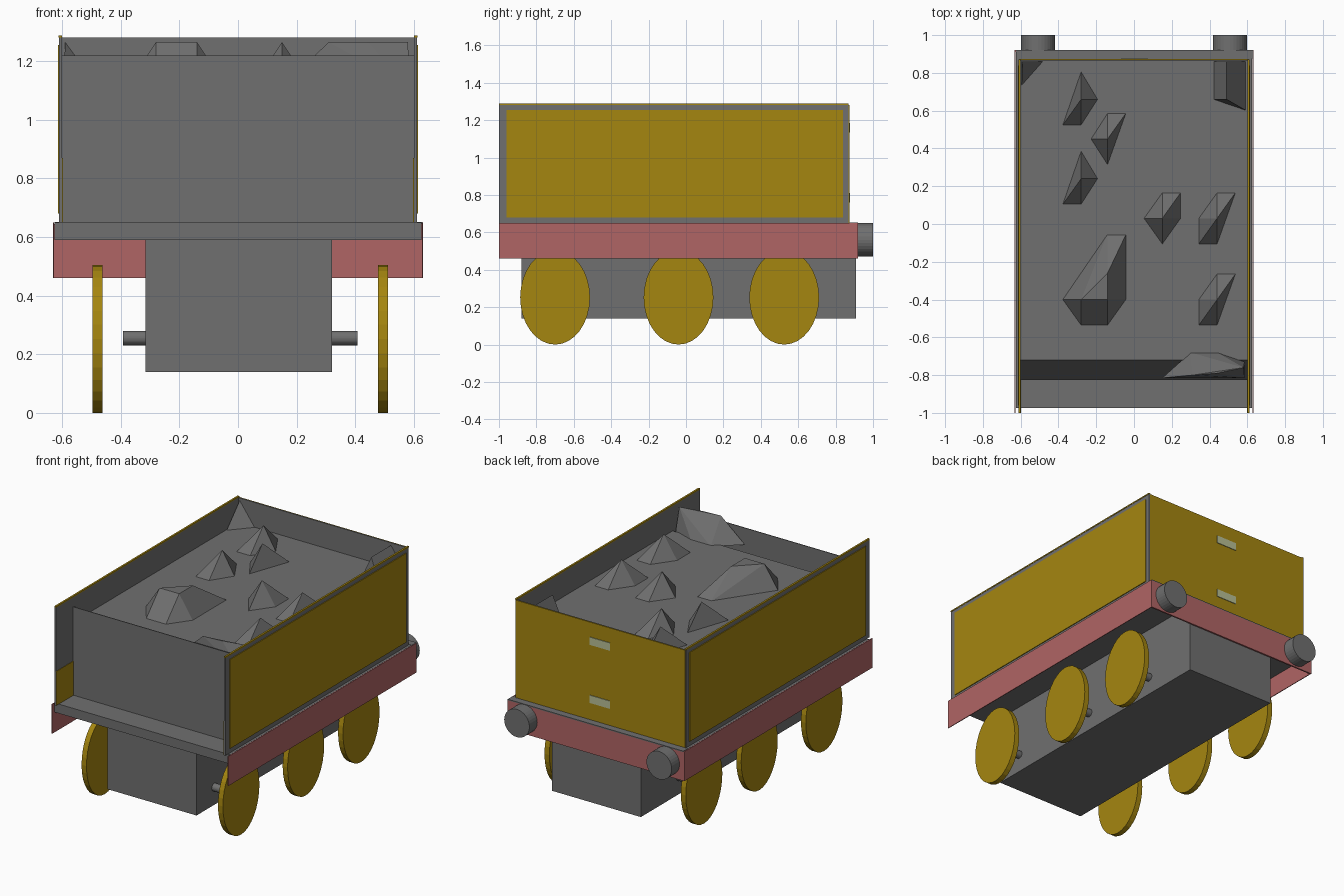
import bpy, bmesh, math
from mathutils import Matrix, Vector

start_cube = bpy.data.objects.get("Cube")
if start_cube:
    bpy.data.objects.remove(start_cube, do_unlink=True)


def material(name, color):
    m = bpy.data.materials.new(name)
    m.use_nodes = True
    m.diffuse_color = (*color, 1)
    m.node_tree.nodes["Principled BSDF"].inputs["Base Color"].default_value = (*color, 1)
    return m


GREY = material("dark grey", (0.16, 0.16, 0.16))
GOLD = material("old gold", (0.376, 0.238, 0.005))
RED = material("dull red", (0.434, 0.13, 0.13))
PALE = material("pale cream", (0.48, 0.52, 0.3))


def finish(name, bm, mat):
    bmesh.ops.recalc_face_normals(bm, faces=bm.faces)
    mesh = bpy.data.meshes.new(name)
    bm.to_mesh(mesh)
    bm.free()
    mesh.materials.append(mat)
    ob = bpy.data.objects.new(name, mesh)
    bpy.context.collection.objects.link(ob)
    return ob


def box(name, mat, x, y, z):
    """Box from (min, max) pairs."""
    bm = bmesh.new()
    bmesh.ops.create_cube(bm, size=1)
    for v in bm.verts:
        v.co = [(a + b) / 2 + c * (b - a) for (a, b), c in zip((x, y, z), v.co)]
    return finish(name, bm, mat)


def side_box(name, mat, side, x, y, z):
    return box(name, mat, sorted((side * x[0], side * x[1])), y, z)


def cylinder(name, mat, axis, center, radius, length, squash=1):
    """Cylinder along x or y; squash narrows it along y."""
    bm = bmesh.new()
    bmesh.ops.create_cone(bm, cap_ends=True, segments=32, radius1=radius,
                          radius2=radius, depth=length)
    turn = Matrix.Rotation(math.pi / 2, 4, "Y" if axis == "x" else "X")
    bm.transform(Matrix.Translation(center) @ Matrix.Diagonal((1, squash, 1, 1)) @ turn)
    return finish(name, bm, mat)


# Chassis
box("underframe", GREY, (-0.315, 0.32), (-0.88, 0.91), (0.14, 0.6))
box("deck", GREY, (-0.626, 0.626), (-0.975, 0.91), (0.59, 0.65))
box("buffer_beam", RED, (-0.63, 0.63), (0.91, 0.92), (0.46, 0.645))
box("beam_cap", GREY, (-0.626, 0.63), (0.875, 0.92), (0.645, 0.652))

# Body shell
box("front_wall", GREY, (-0.605, 0.605), (-0.825, -0.82), (0.65, 1.22))
box("back_wall", GREY, (-0.605, 0.605), (0.862, 0.868), (0.65, 1.28))
box("back_panel", GOLD, (-0.605, 0.605), (0.868, 0.873), (0.65, 1.28))
for label, z in (("upper", 1.16), ("lower", 0.785)):
    box(label + "_lamp_plate", PALE, (-0.07, 0.075), (0.873, 0.877), (z - 0.025, z + 0.025))

# Parts on both sides
for side, label in ((1, "left"), (-1, "right")):
    side_box(label + "_skirt", RED, side, (0.627, 0.632), (-1, 0.92), (0.46, 0.65))
    side_box(label + "_side_wall", GREY, side, (0.6, 0.61), (-1, 0.87), (0.65, 1.28))
    side_box(label + "_side_panel", GOLD, side, (0.61, 0.615), (-0.96, 0.84), (0.68, 1.255))
    side_box(label + "_top_trim", GOLD, side, (0.6, 0.612), (-1, 0.87), (1.28, 1.288))
    side_box(label + "_inner_panel", GOLD, side, (0.597, 0.6), (-1, -0.825), (0.65, 0.87))
    cylinder(label + "_buffer", GREY, "y", (side * 0.508, 0.96, 0.56), 0.09, 0.08)
    for place, y in (("front", -0.7), ("middle", -0.04), ("rear", 0.525)):
        cylinder(f"{label}_{place}_wheel", GOLD, "x", (side * 0.487 + 0.008, y, 0.252),
                 0.252, 0.035, 0.74)
        cylinder(f"{label}_{place}_axle", GREY, "x", (side * 0.345 + 0.008, y, 0.255),
                 0.025, 0.11)

# Coal bed, sloping down behind the front wall
BED, PEAK = 1.12, 1.265
bm = bmesh.new()
profile = ((-0.82, 0.66), (-0.82, 0.92), (-0.72, BED), (0.862, BED), (0.862, 0.66))
face = bm.faces.new([bm.verts.new((-0.6, y, z)) for y, z in profile])
ext = bmesh.ops.extrude_face_region(bm, geom=[face])["geom"]
bmesh.ops.translate(bm, vec=(1.2, 0, 0),
                    verts=[g for g in ext if isinstance(g, bmesh.types.BMVert)])
finish("coal_bed", bm, GREY)


def lump(base, peaks, offset=(0, 0), top=PEAK, bottom=BED):
    """Angular coal lump: hull of a foot outline and its peaks."""
    bm = bmesh.new()
    for points, z in ((base, bottom - 0.005), (peaks, top)):
        for x, y in points:
            bm.verts.new((x + offset[0], y + offset[1], z))
    bmesh.ops.convex_hull(bm, input=bm.verts)
    finish("coal_lump", bm, GREY)


# Small lumps share a few outlines
peak = [(0, 0)]
kite = [(-0.1, -0.14), (0, 0.15), (0.09, 0), (0, -0.14)]
diamond = [(-0.1, 0), (0, 0.14), (0.1, 0.14), (0.1, 0), (0, -0.14)]
slant = [(-0.1, 0), (0, 0.14), (0.1, 0.14), (0, -0.14), (-0.1, -0.14)]
wedge = [(-0.09, 0), (0, 0.14), (0.1, 0.14), (0, -0.14)]
for shape, spot in ((kite, (-0.28, 0.66)), (kite, (-0.28, 0.24)), (wedge, (-0.14, 0.45)),
                    (diamond, (0.15, 0.03)), (slant, (0.44, 0.03)), (slant, (0.44, -0.4))):
    lump(shape, peak, spot)

# Large lump and those against the walls
lump([(-0.38, -0.4), (-0.14, -0.05), (-0.04, -0.05), (-0.04, -0.4), (-0.14, -0.54), (-0.28, -0.54)],
     [(-0.28, -0.4), (-0.14, -0.4), (-0.14, -0.26)])
lump([(0.15, -0.815), (0.3, -0.68), (0.44, -0.68), (0.585, -0.73), (0.585, -0.815)],
     [(0.31, -0.8), (0.44, -0.79), (0.58, -0.76)])
lump([(0.42, 0.86), (0.42, 0.66), (0.595, 0.6), (0.595, 0.86)], [(0.49, 0.66), (0.49, 0.86)])
lump([(-0.595, 0.86), (-0.48, 0.86), (-0.595, 0.73)], [(-0.59, 0.86)])
